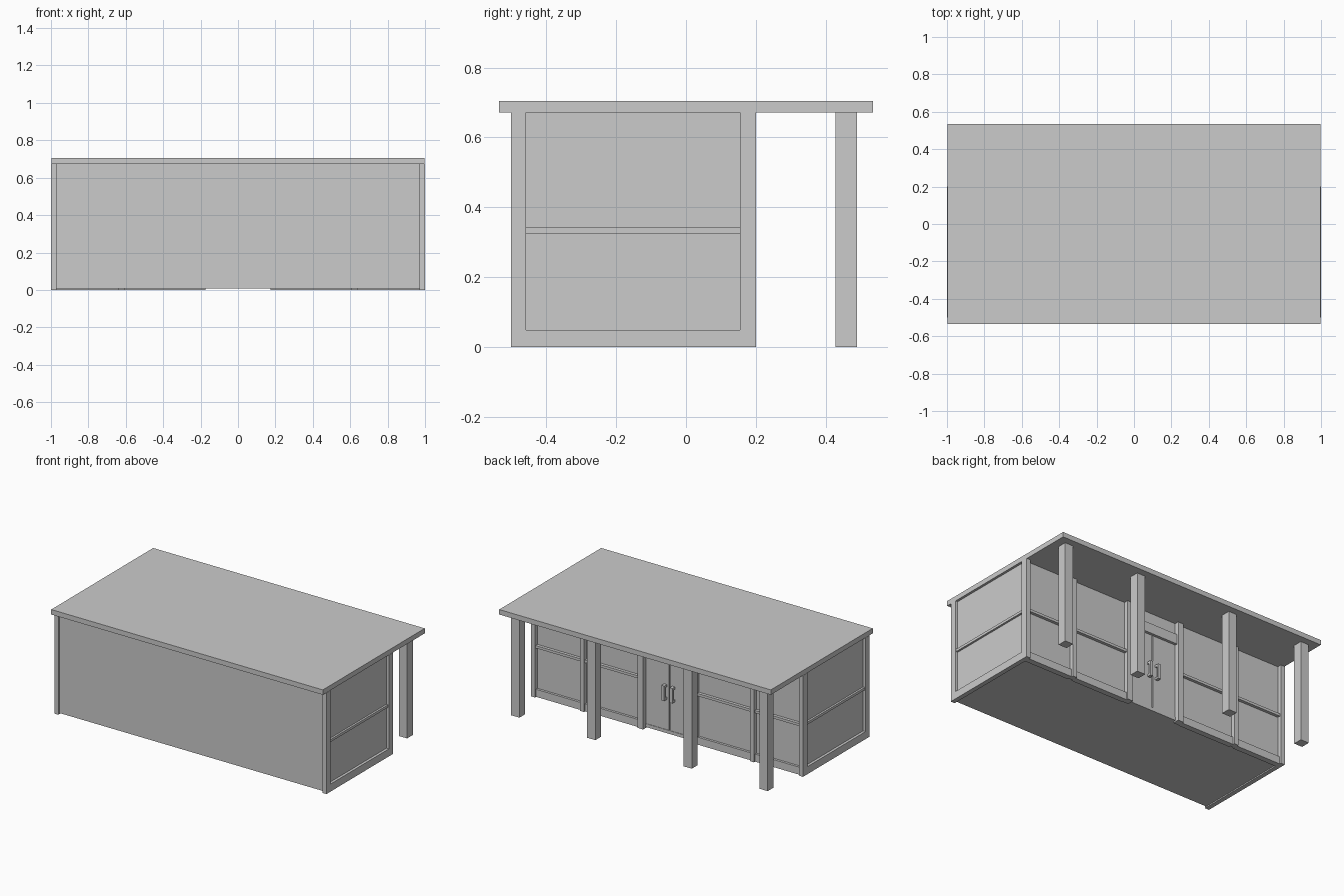
import bpy

if "Cube" in bpy.data.objects:
    bpy.data.objects.remove(bpy.data.objects["Cube"])


def box(name, x, y, z, mirror=False):
    """Box from (min, max) ranges; optionally mirrored across x = 0."""
    verts = [(a, b, c) for a in x for b in y for c in z]
    faces = [(0, 1, 3, 2), (4, 6, 7, 5), (0, 4, 5, 1),
             (2, 3, 7, 6), (0, 2, 6, 4), (1, 5, 7, 3)]
    mesh = bpy.data.meshes.new(name)
    mesh.from_pydata(verts, [], faces)
    obj = bpy.data.objects.new(name, mesh)
    bpy.context.collection.objects.link(obj)
    if mirror:
        obj.modifiers.new("mirror", "MIRROR").use_axis[0] = True
    return obj


TOP = 0.672           # underside of the roof
RAIL = (0.325, 0.342)  # middle rail heights
SILL = (0, 0.05)

# Roof slab and floor
box("roof", (-0.998, 0.998), (-0.535, 0.535), (TOP, 0.705))
box("floor", (-0.98, 0.98), (-0.485, 0.175), (0.008, 0.03))

# Plain front wall between the corner posts
box("front_wall", (-0.97, 0.97), (-0.49, -0.465), (0.008, TOP))

# Corner posts
box("front_corner_post", (0.97, 1), (-0.5, -0.457), (0, TOP), True)
box("back_corner_post", (0.97, 1), (0.155, 0.2), (0, TOP), True)

# Side walls: recessed panel, sill and middle rail
box("side_panel", (0.96, 0.982), (-0.457, 0.155), (0.05, TOP), True)
box("side_sill", (0.97, 1), (-0.457, 0.155), SILL, True)
box("side_rail", (0.982, 0.995), (-0.457, 0.155), RAIL, True)

# Back wall: upright posts, panels, sills and rails either side of the door
box("wall_post", (0.61, 0.64), (0.16, 0.2), (0, TOP), True)
box("door_post", (0.175, 0.217), (0.155, 0.2), (0, TOP), True)
for name, span in (("outer", (0.64, 0.97)), ("inner", (0.217, 0.61))):
    box(name + "_back_panel", span, (0.15, 0.172), (0.05, TOP), True)
    box(name + "_back_sill", span, (0.15, 0.188), SILL, True)
    box(name + "_back_rail", span, (0.172, 0.192), RAIL, True)

# Double door with header, panel above and handles
box("door_leaf", (0.004, 0.175), (0.15, 0.172), (0.008, 0.525), True)
box("door_header", (-0.175, 0.175), (0.15, 0.19), (0.525, 0.59))
box("transom_panel", (-0.175, 0.175), (0.15, 0.172), (0.59, TOP))
box("handle_grip", (0.02, 0.04), (0.187, 0.2), (0.23, 0.33), True)
for z in (0.23, 0.315):
    box("handle_mount", (0.02, 0.04), (0.172, 0.187), (z, z + 0.015), True)

# Porch posts
for x in (0.882, 0.324):
    box("porch_post", (x, x + 0.061), (0.428, 0.489), (0, TOP), True)
